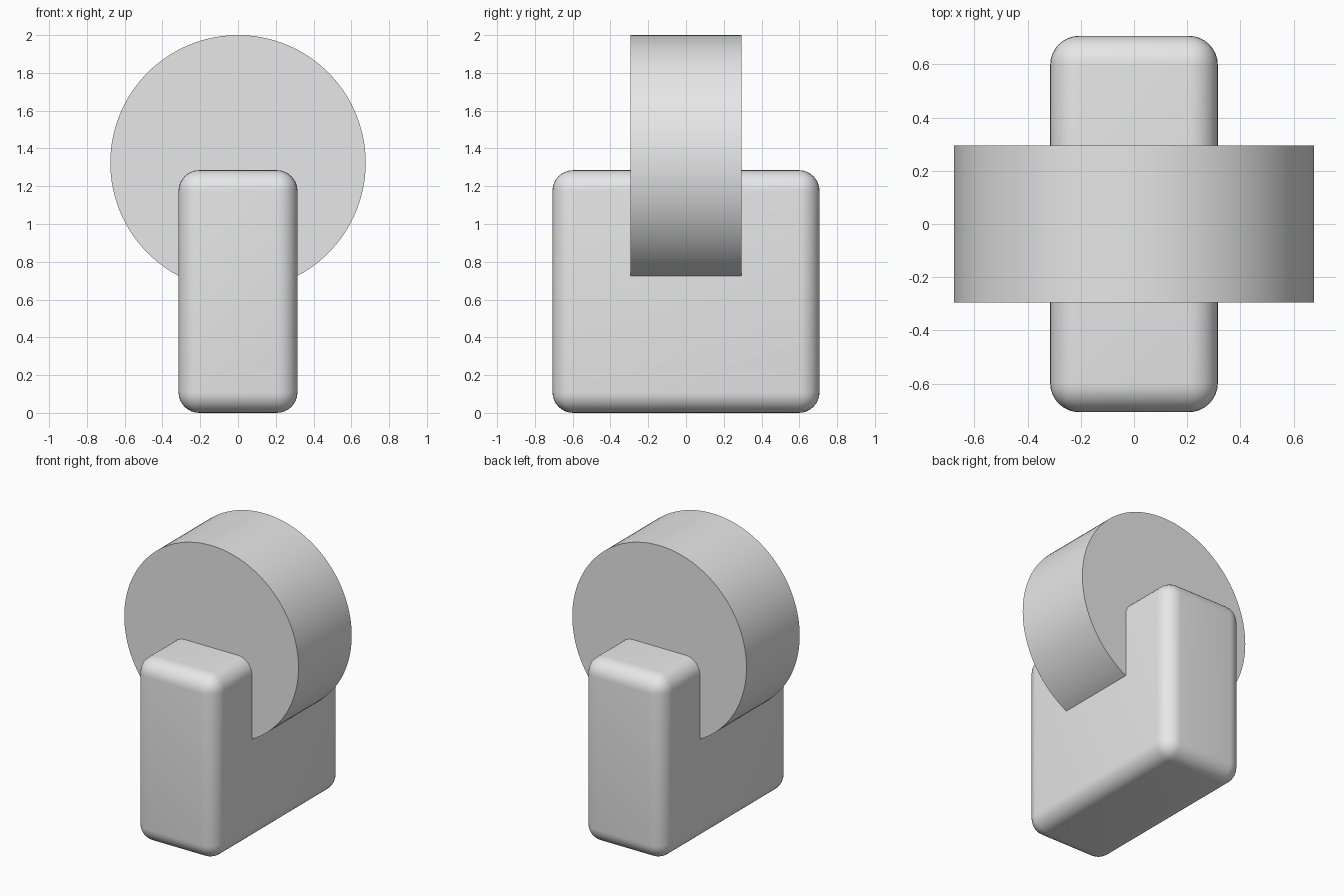
import bpy
import math

# Remove the default object
cube = bpy.data.objects.get("Cube")
if cube:
    bpy.data.objects.remove(cube, do_unlink=True)

WIDTH, DEPTH, HEIGHT = 0.63, 1.414, 1.285
RADIUS, THICKNESS = 0.676, 0.59


def flat_material(name, color):
    mat = bpy.data.materials.new(name)
    mat.use_nodes = True
    mat.diffuse_color = color
    mat.node_tree.nodes["Principled BSDF"].inputs["Base Color"].default_value = color
    return mat


def finish(obj, name, mat):
    obj.name = obj.data.name = name
    obj.data.materials.append(mat)
    bpy.ops.object.shade_smooth_by_angle(angle=math.radians(35))


grey = flat_material("light grey", (0.8, 0.8, 0.8, 1))

# Rounded upright block
bpy.ops.mesh.primitive_cube_add(size=1, location=(0, 0, HEIGHT / 2))
block = bpy.context.object
block.scale = (WIDTH, DEPTH, HEIGHT)
bpy.ops.object.transform_apply(location=False, rotation=False, scale=True)
bevel = block.modifiers.new("rounded edges", "BEVEL")
bevel.width = 0.11
bevel.segments = 8
bpy.ops.object.modifier_apply(modifier=bevel.name)
finish(block, "base_block", grey)

# Thick disc lying along the depth axis, sunk into the block
bpy.ops.mesh.primitive_cylinder_add(
    vertices=128, radius=RADIUS, depth=THICKNESS,
    location=(0, 0, 2 - RADIUS), rotation=(math.pi / 2, 0, 0))
finish(bpy.context.object, "wheel_disc", grey)
